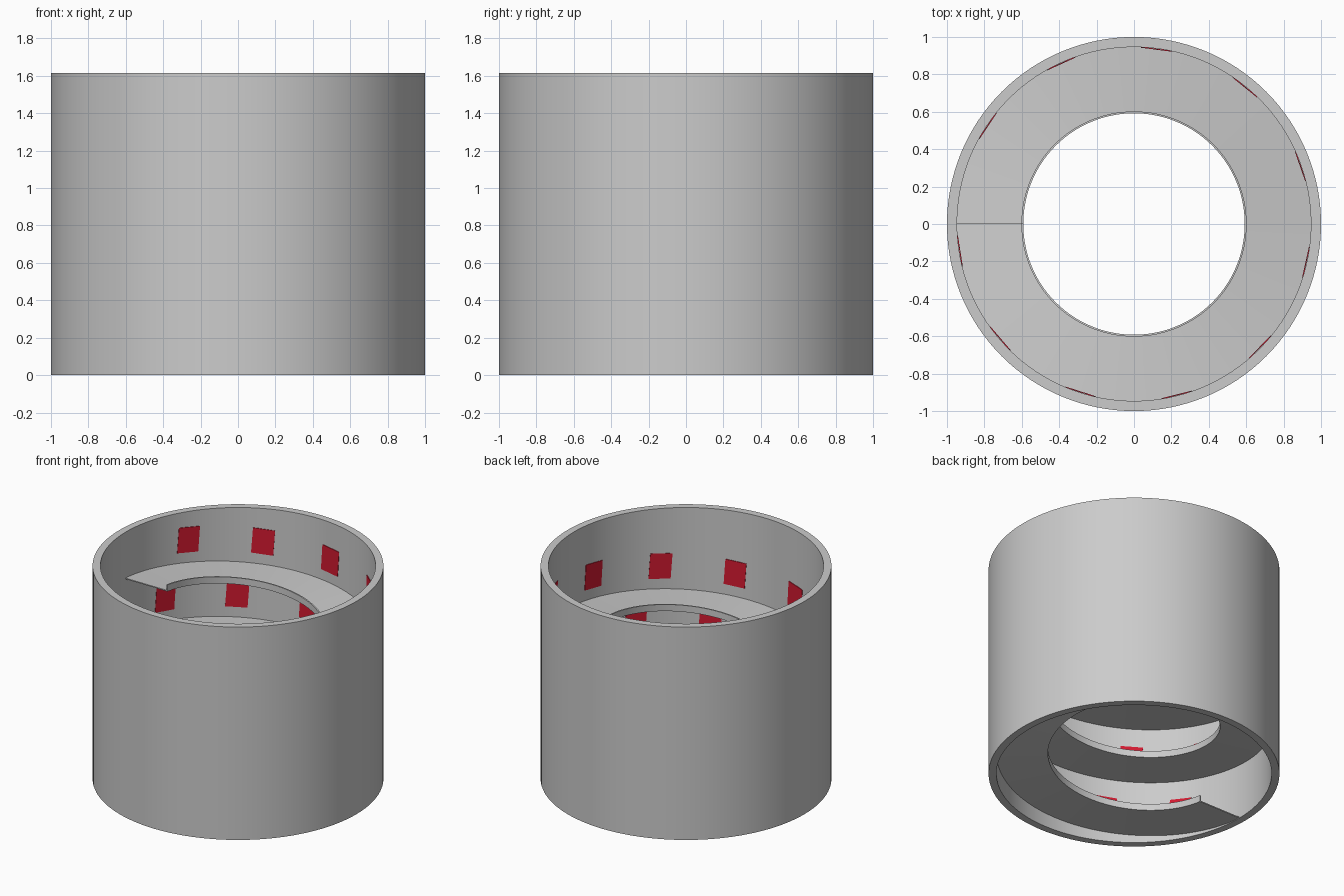
import bpy, bmesh, math
from mathutils import Matrix, Vector

if "Cube" in bpy.data.objects:
    bpy.data.objects.remove(bpy.data.objects["Cube"])

R_OUT, R_WALL, R_RAMP, HEIGHT = 1.0, 0.946, 0.602, 1.615
PITCH, TURNS, START = 0.42, 3, math.pi
SEG = 128


def rise(a):
    """Ramp height at angle a."""
    return PITCH * (a - START) / (2 * math.pi)


def sweep(name, profile, angles, climb, closed):
    """Sweep an (r, z) profile around z, optionally climbing as a helix."""
    bm = bmesh.new()
    rings = [[bm.verts.new((r * math.cos(a), r * math.sin(a), z + (rise(a) if climb else 0)))
              for r, z in profile] for a in angles]
    n, m = len(rings), len(profile)
    for i in range(n if closed else n - 1):
        p, q = rings[i], rings[(i + 1) % n]
        for j in range(m):
            k = (j + 1) % m
            bm.faces.new((p[j], q[j], q[k], p[k]))
    if not closed:
        bm.faces.new(rings[0])
        bm.faces.new(rings[-1])
    bmesh.ops.recalc_face_normals(bm, faces=bm.faces)
    return finish(name, bm, True)


def finish(name, bm, smooth=False):
    me = bpy.data.meshes.new(name)
    bm.to_mesh(me)
    bm.free()
    ob = bpy.data.objects.new(name, me)
    bpy.context.collection.objects.link(ob)
    if smooth:
        bpy.ops.object.select_all(action='DESELECT')
        ob.select_set(True)
        bpy.context.view_layer.objects.active = ob
        bpy.ops.object.shade_smooth_by_angle(angle=math.radians(35))
    return ob


# Outer drum, open at both ends
sweep("drum_wall", [(R_WALL, 0), (R_OUT, 0), (R_OUT, HEIGHT), (R_WALL, HEIGHT)],
      [2 * math.pi * i / SEG for i in range(SEG)], False, True)

# Spiral ramp with a low kerb on its inner edge
steps = SEG * TURNS
helix = [START + 2 * math.pi * TURNS * i / steps for i in range(steps + 1)]
kerb_r = R_RAMP - 0.01
sweep("spiral_ramp", [(R_RAMP, 0), (R_WALL, 0), (R_WALL, 0.008), (R_RAMP, 0.008)],
      helix, True, False)
sweep("ramp_kerb", [(kerb_r, 0), (R_RAMP, 0), (R_RAMP, 0.05), (kerb_r, 0.05)],
      helix, True, False)

# Red panels hung along the wall, tilted with the ramp
red = bpy.data.materials.new("panel_red")
red.diffuse_color = (0.65, 0.01, 0.03, 1)
red.use_nodes = True
red.node_tree.nodes["Principled BSDF"].inputs["Base Color"].default_value = red.diffuse_color
slope = math.atan(PITCH / (2 * math.pi * R_WALL))
bm = bmesh.new()
for i in range(33):
    a = math.radians(210.5 + 31.74 * i)
    mat = (Matrix.Rotation(a, 4, 'Z')
           @ Matrix.Translation(Vector((0.942, 0, rise(a) + 0.182)))
           @ Matrix.Rotation(slope, 4, 'X')
           @ Matrix.Diagonal((0.005, 0.155, 0.19, 1)))
    bmesh.ops.create_cube(bm, size=1, matrix=mat)
panels = finish("wall_panels", bm)
panels.data.materials.append(red)
